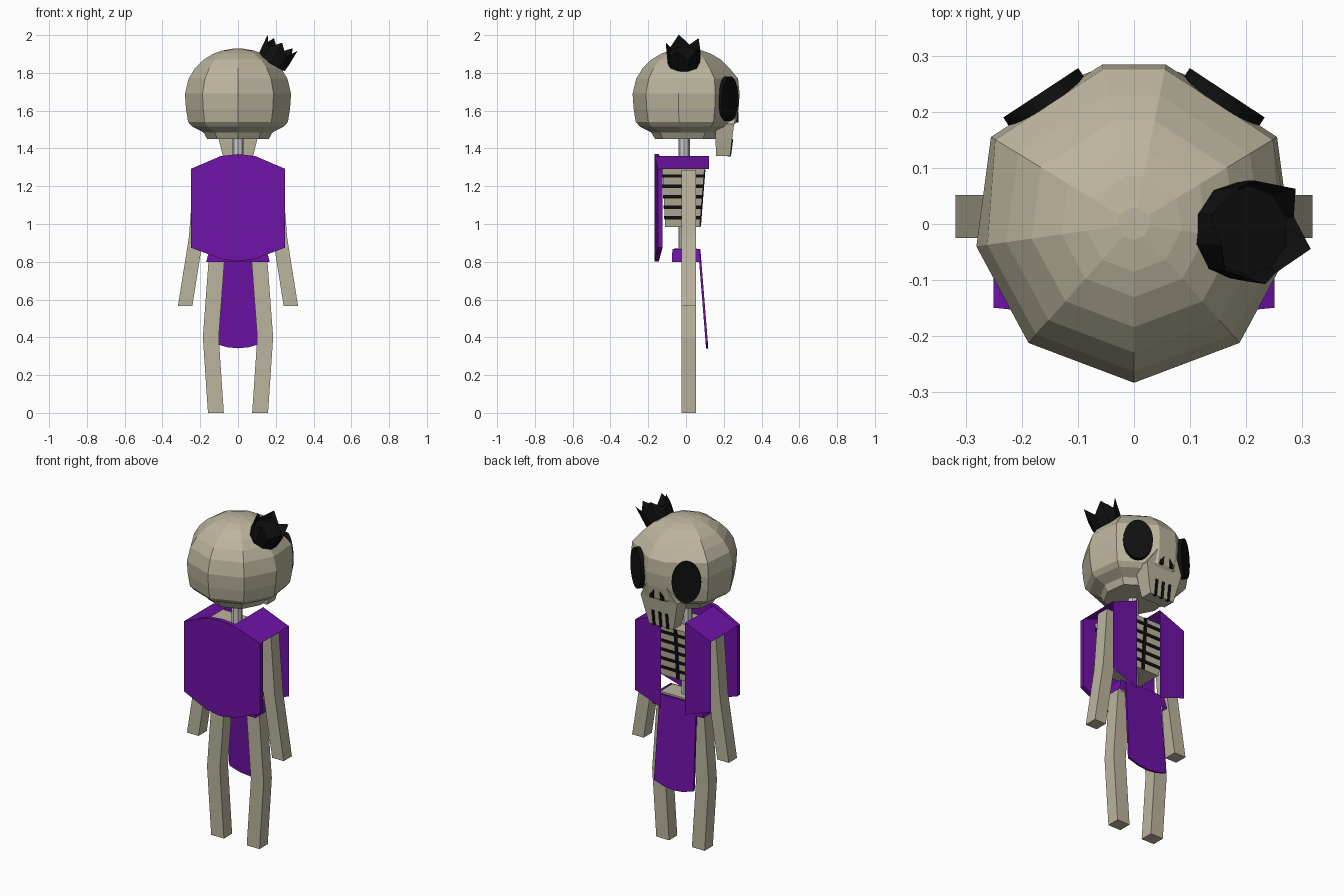
import bpy, bmesh, math
from mathutils import Matrix, Vector

if "Cube" in bpy.data.objects:
    bpy.data.objects.remove(bpy.data.objects["Cube"])


def material(name, rgb):
    m = bpy.data.materials.new(name)
    m.diffuse_color = (*rgb, 1)
    m.use_nodes = True
    m.node_tree.nodes["Principled BSDF"].inputs["Base Color"].default_value = m.diffuse_color
    return m


BONE = material("bone", (0.50, 0.46, 0.34))
PURPLE = material("purple_cloth", (0.16, 0.006, 0.39))
BLACK = material("black", (0.005, 0.005, 0.005))


def make(name, bm, mat):
    bmesh.ops.recalc_face_normals(bm, faces=bm.faces)
    me = bpy.data.meshes.new(name)
    bm.to_mesh(me)
    bm.free()
    ob = bpy.data.objects.new(name, me)
    bpy.context.collection.objects.link(ob)
    if mat:
        me.materials.append(mat)
    return ob


def loft(name, rings, mat, caps=True):
    """Skin equal-length closed rings of points."""
    bm = bmesh.new()
    vs = [[bm.verts.new(p) for p in r] for r in rings]
    n = len(vs[0])
    for a, b in zip(vs, vs[1:]):
        for i in range(n):
            bm.faces.new((a[i], a[(i + 1) % n], b[(i + 1) % n], b[i]))
    if caps:
        bm.faces.new(vs[0])
        bm.faces.new(vs[-1])
    return make(name, bm, mat)


def plate(name, pts, mat, depth=None):
    """Flat panel, extruded along depth if given."""
    if depth:
        d = Vector(depth)
        return loft(name, [pts, [Vector(p) + d for p in pts]], mat)
    bm = bmesh.new()
    bm.faces.new([bm.verts.new(p) for p in pts])
    return make(name, bm, mat)


def rect(x0, x1, y0, y1, z):
    return [(x0, y0, z), (x1, y0, z), (x1, y1, z), (x0, y1, z)]


def cylinder(name, r, depth, sides, matrix, mat):
    bm = bmesh.new()
    bmesh.ops.create_cone(bm, cap_ends=True, segments=sides, radius1=r,
                          radius2=r, depth=depth, matrix=matrix)
    return make(name, bm, mat)


# Cranium: nine-sided plan scaled by a vertical profile
plan = [(0, -.283), (.188, -.212), (.281, -.04), (.255, .155), (.057, .284),
        (-.057, .284), (-.255, .155), (-.281, -.04), (-.188, -.212)]
profile = [(.58, 1.45), (.65, 1.485), (.86, 1.515), (.94, 1.54), (.98, 1.61),
           (1, 1.69), (.93, 1.77), (.81, 1.825), (.65, 1.87), (.46, 1.902),
           (.3, 1.918), (.1, 1.928)]
rings = []
for s, z in profile:
    ring = []
    for x, y in plan:
        k = max(s, .97) if y > .1 and 1.56 < z < 1.79 else s
        ring.append((x * k, y * k, z))
    rings.append(ring)
loft("cranium", rings, BONE)

# Upper jaw
loft("upper_jaw", [rect(-.08, .08, .16, .234, 1.36),
                   rect(-.10, .10, .156, .243, 1.44),
                   rect(-.12, .12, .156, .255, 1.53),
                   rect(-.065, .065, .156, .276, 1.62)], BONE)

# Tooth gaps
for i in (-1, 0, 1):
    x = i * .045
    loft("tooth_gap", [rect(x - .008, x + .008, .22, .238, 1.358),
                       rect(x - .008, x + .008, .22, .25, 1.45)], BLACK)

for s in (1, -1):
    # Eye socket disc on the angled face plane
    n = Vector((s * .55, .835, 0))
    m = (Matrix.Translation((s * .159, .223, 1.663))
         @ n.to_track_quat('Z', 'Y').to_matrix().to_4x4()
         @ Matrix.Diagonal((.08, .119, 1, 1)))
    cylinder("eye_socket", 1, .026, 24, m, BLACK)

    # Nostril
    plate("nostril", [(s * .018, .25, 1.592), (s * .045, .25, 1.56),
                      (s * .045, .25, 1.538), (s * .024, .25, 1.538)],
          BLACK, (0, .027, 0))

    # Arm with a slight bend
    loft("arm", [rect(s * cx - .038, s * cx + .038, -.025, .052, z)
                 for cx, z in ((.195, 1.285), (.222, .93), (.28, .565))], BONE)

    # Leg with an outward knee
    loft("leg", [rect(s * cx - .042, s * cx + .042, -.025, .052, z)
                 for cx, z in ((.112, .83), (.144, .4), (.117, 0))], BONE)

    # Shoulder strap and front flap of the cape
    plate("shoulder_strap", [(s * .08, -.15, 1.36), (s * .25, -.15, 1.292),
                             (s * .25, .122, 1.292), (s * .08, .122, 1.36)],
          PURPLE)
    plate("cape_front_flap", [(s * .08, .122, 1.36), (s * .25, .122, 1.292),
                              (s * .25, .122, .875), (s * .08, .122, .815)],
          PURPLE)

# Back of the cape
half = [(.25, .875), (.25, 1.292), (.09, 1.36)]
low = [(-.25, .875), (-.09, .815), (0, .802), (.09, .815)]
outline = low + half + [(0, 1.37), (-.09, 1.36), (-.25, 1.292)]
plate("cape_back", [(x, -.168 + .3 * x * x, z) for x, z in outline],
      PURPLE, (0, .025, 0))


# Ribcage block and dark gaps between ribs
def chest(z, grow=0):
    t = (z - .985) / .305
    return rect(-.11 - .06 * t - grow, .11 + .06 * t + grow,
                -.11 - .015 * t - grow, .073 + .025 * t + grow, z)


loft("ribcage", [chest(.985), chest(1.29)], BONE)
for i in range(5):
    z = 1.025 + i * .055
    loft("rib_gap", [chest(z, .003), chest(z + .018, .003)], BLACK)
loft("sternum_line", [rect(-.01, .01, .05, .079, .987),
                      rect(-.01, .01, .05, .103, 1.289)], BLACK)

# Spine and neck
cylinder("spine", .03, .66, 8, Matrix.Translation((0, -.01, 1.17)), None)

# Pelvis, belt and front loincloth
loft("pelvis", [rect(-.14, .14, -.06, .055, .81),
                rect(-.13, .13, -.06, .055, .873)], BONE)
loft("belt", [rect(-.168, .168, -.075, .078, .80),
              rect(-.15, .15, -.072, .072, .868)], PURPLE, caps=False)
plate("loincloth", [(-.12, .064, .868), (.12, .064, .868), (.13, .104, .37),
                    (.06, .1055, .348), (0, .106, .342),
                    (-.06, .1055, .348), (-.13, .104, .37)],
      PURPLE, (0, .012, 0))

# Tilted crown with five flared points
tilt = (Matrix.Translation((.185, -.012, 1.865))
        @ Matrix.Rotation(math.radians(29), 4, 'Y'))


def crown_ring(points):
    return [tilt @ Vector((r * math.cos(a), r * math.sin(a), z))
            for r, a, z in points]


angles = [math.radians(-20 + 36 * i) for i in range(10)]
loft("crown", [crown_ring([(.085, a, -.02) for a in angles]),
               crown_ring([(.09, a, .035) for a in angles]),
               crown_ring([(.095 if i % 2 == 0 else .09, a,
                            .107 if i % 2 == 0 else .05)
                           for i, a in enumerate(angles)]),
               crown_ring([(.08, a, .04) for a in angles])], BLACK)
